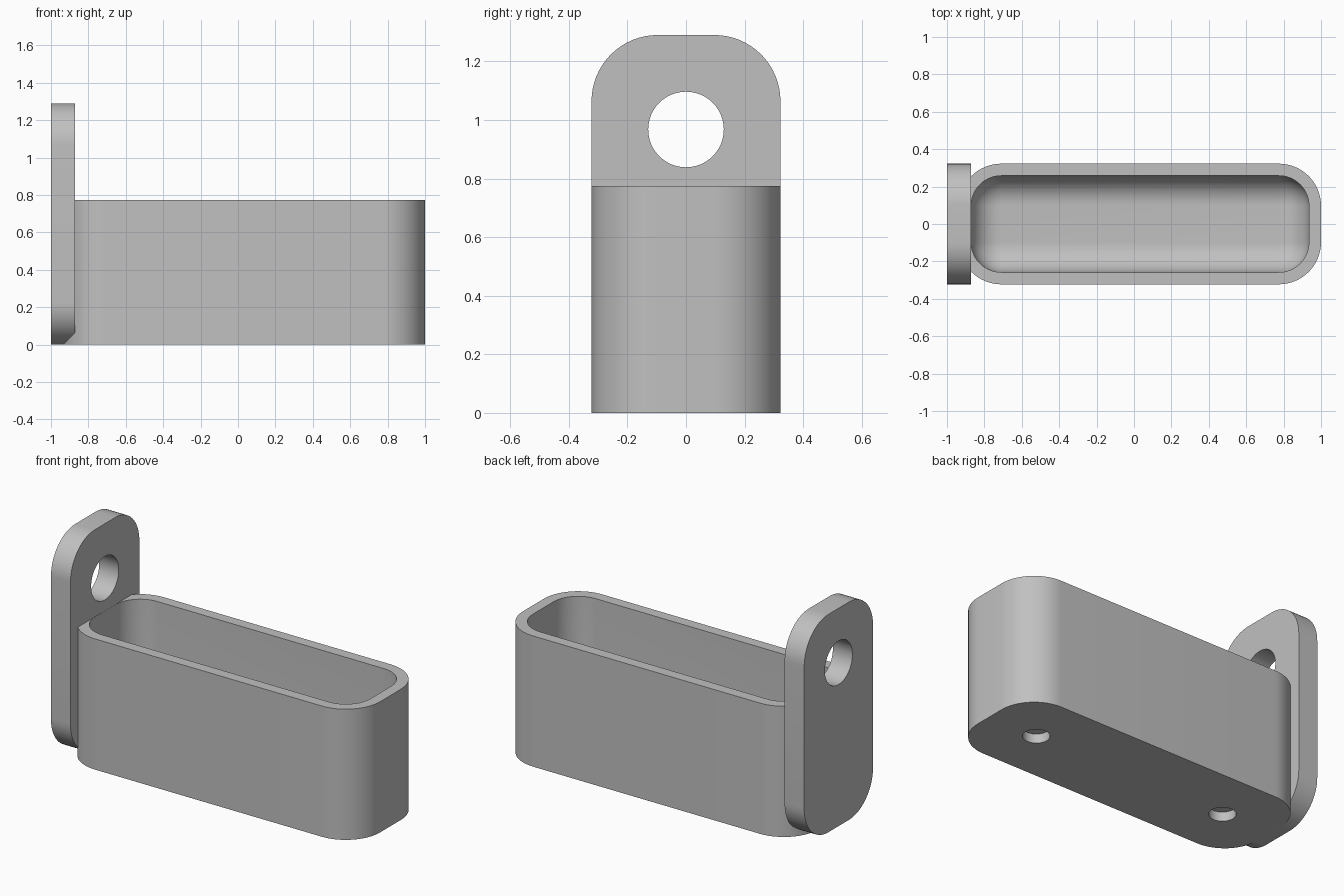
import bpy
import bmesh
from math import sin, cos, pi, radians
from mathutils import Matrix, Vector

default = bpy.data.objects.get("Cube")
if default:
    bpy.data.objects.remove(default, do_unlink=True)

U = 2 / 62            # one design unit
WALL = 2 * U
HALF_WIDTH = 10 * U
RADIUS = 7 * U
BIN_HEIGHT = 24 * U
BIN_X = U             # centre of the bin along x
BIN_HALF = 30 * U
FLOOR = 3 * U

grey = bpy.data.materials.new("light_grey")
grey.use_nodes = True
colour = (0.53, 0.53, 0.53, 1)
grey.diffuse_color = colour
grey.node_tree.nodes["Principled BSDF"].inputs["Base Color"].default_value = colour


def rounded_rect(a, b, r, steps=16):
    """Outline of a rounded rectangle with half sizes a and b."""
    points = []
    for k, (sx, sy) in enumerate(((1, 1), (-1, 1), (-1, -1), (1, -1))):
        for i in range(steps + 1):
            t = (k + i / steps) * pi / 2
            points.append((sx * (a - r) + r * cos(t), sy * (b - r) + r * sin(t)))
    return points


def loft(name, rings, matrix=Matrix()):
    """Skin a stack of (outline, height) rings and cap both ends."""
    bm = bmesh.new()
    loops = [[bm.verts.new(matrix @ Vector((x, y, z))) for x, y in outline]
             for outline, z in rings]
    for low, high in zip(loops, loops[1:]):
        for i in range(len(low)):
            j = (i + 1) % len(low)
            bm.faces.new((low[i], low[j], high[j], high[i]))
    bm.faces.new(loops[0][::-1])
    bm.faces.new(loops[-1])
    bmesh.ops.recalc_face_normals(bm, faces=bm.faces)
    mesh = bpy.data.meshes.new(name)
    bm.to_mesh(mesh)
    bm.free()
    mesh.materials.append(grey)
    obj = bpy.data.objects.new(name, mesh)
    bpy.context.collection.objects.link(obj)
    return obj


def activate(obj):
    bpy.ops.object.select_all(action="DESELECT")
    obj.select_set(True)
    bpy.context.view_layer.objects.active = obj


def drill(obj, radius, depth, location, rotation=(0, 0, 0)):
    """Cut a round hole centred on location."""
    bpy.ops.mesh.primitive_cylinder_add(vertices=64, radius=radius, depth=depth,
                                        location=location, rotation=rotation)
    cutter = bpy.context.object
    cutter.hide_render = True
    cutter.data.materials.append(grey)
    mod = obj.modifiers.new("hole", "BOOLEAN")
    mod.object = cutter
    mod.solver = "EXACT"
    activate(obj)
    bpy.ops.object.modifier_apply(modifier=mod.name)
    bpy.data.objects.remove(cutter, do_unlink=True)


# Open bin: outer wall, rim, inner wall, then a rounded floor
outer = rounded_rect(BIN_HALF, HALF_WIDTH, RADIUS)
rings = [(outer, 0), (outer, BIN_HEIGHT)]
inner_r = RADIUS - WALL
fillet = inner_r * 0.97
rings.append((rounded_rect(BIN_HALF - WALL, HALF_WIDTH - WALL, inner_r), BIN_HEIGHT))
for i in range(13):
    t = i / 12 * pi / 2
    inset = fillet * (1 - cos(t))
    outline = rounded_rect(BIN_HALF - WALL - inset, HALF_WIDTH - WALL - inset, inner_r - inset)
    rings.append((outline, FLOOR + fillet * (1 - sin(t))))
storage_bin = loft("storage_bin", rings, Matrix.Translation((BIN_X, 0, 0)))

# Two shallow round pockets under the bin
for side in (-1, 1):
    drill(storage_bin, 0.073, 0.11, (BIN_X + side * 20 * U, 0, 0))

# Upright mounting plate with rounded corners and a hanging hole
PLATE_HALF = 20 * U
to_upright = Matrix(((0, 0, 1, -1), (1, 0, 0, 0), (0, 1, 0, PLATE_HALF), (0, 0, 0, 1)))
plate_outline = rounded_rect(HALF_WIDTH, PLATE_HALF, RADIUS)
mounting_plate = loft("mounting_plate", [(plate_outline, 0), (plate_outline, 4 * U - 0.001)],
                      to_upright)
drill(mounting_plate, 4 * U, 0.5, (-1 + 2 * U, 0, 30 * U), (0, pi / 2, 0))

for part in (storage_bin, mounting_plate):
    activate(part)
    bpy.ops.object.shade_smooth_by_angle(angle=radians(30))
